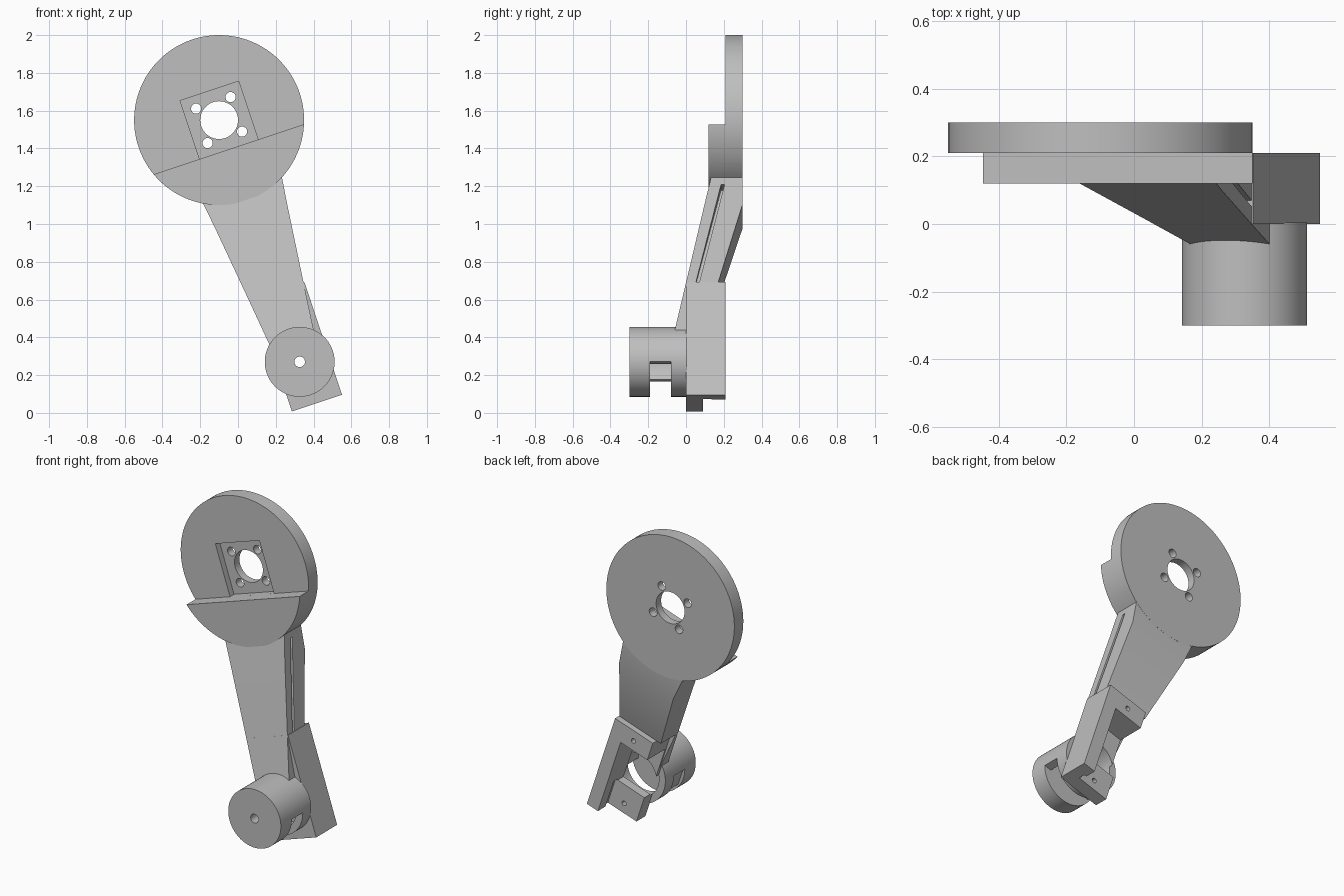
import bpy, bmesh, math
from mathutils import Matrix

cube = bpy.data.objects.get("Cube")
if cube:
    bpy.data.objects.remove(cube, do_unlink=True)

grey = bpy.data.materials.new("plain_grey")
grey.use_nodes = True
grey.diffuse_color = (0.52, 0.52, 0.52, 1)
grey.node_tree.nodes["Principled BSDF"].inputs["Base Color"].default_value = grey.diffuse_color

# Parts are built upright about the disc centre, then tilted as a whole
TILT = Matrix.Translation((-0.10, 0, 1.55)) @ Matrix.Rotation(-math.atan(1 / 3), 4, 'Y')
AXIS = -1.349          # height of the motor axis below the disc centre
parts = []


def finish(name, bm):
    bmesh.ops.recalc_face_normals(bm, faces=bm.faces)
    mesh = bpy.data.meshes.new(name)
    bm.to_mesh(mesh)
    bm.free()
    mesh.materials.append(grey)
    obj = bpy.data.objects.new(name, mesh)
    bpy.context.scene.collection.objects.link(obj)
    return obj


def loft(name, rings):
    """Closed skin through rings of equal point count."""
    bm = bmesh.new()
    loops = [[bm.verts.new(p) for p in ring] for ring in rings]
    for a, b in zip(loops, loops[1:]):
        for i in range(len(a)):
            j = (i + 1) % len(a)
            bm.faces.new((a[i], a[j], b[j], b[i]))
    bm.faces.new(loops[0])
    bm.faces.new(loops[-1])
    return finish(name, bm)


def prism(name, outline, y0, y1):
    return loft(name, [[(x, y, z) for x, z in outline] for y in (y0, y1)])


def box(name, x0, x1, y0, y1, z0, z1):
    return prism(name, [(x0, z0), (x1, z0), (x1, z1), (x0, z1)], y0, y1)


def arc(radius, start, end, count):
    return [(radius * math.cos(start + (end - start) * i / count),
             radius * math.sin(start + (end - start) * i / count)) for i in range(count + 1)]


def rod(name, radius, y0, y1, x=0, z=0, sides=64):
    ring = arc(radius, 0, math.tau, sides)[:-1]
    return prism(name, [(x + a, z + b) for a, b in ring], y0, y1)


def tapered(name, rows):
    """Rows of height, half width, front y, back y."""
    return loft(name, [[(-w, f, z), (w, f, z), (w, b, z), (-w, b, z)] for z, w, f, b in rows])


def carve(obj, cutters, operation='DIFFERENCE'):
    for cutter in cutters:
        cutter.hide_render = True
        mod = obj.modifiers.new("cut", 'BOOLEAN')
        mod.operation, mod.solver, mod.object = operation, 'EXACT', cutter
        bpy.context.view_layer.update()
        graph = bpy.context.evaluated_depsgraph_get()
        mesh = bpy.data.meshes.new_from_object(obj.evaluated_get(graph))
        obj.modifiers.clear()
        obj.data = mesh
        bpy.data.objects.remove(cutter, do_unlink=True)
    return obj


def cavity():
    return rod("cavity", 0.14, -0.19, 0.031, 0, AXIS)


# Round end plate with thick lower segment, square recess and bolt holes
disc = rod("end_disc", 0.45, 0.21, 0.30, sides=96)
chord = math.asin(0.163 / 0.45)
lower = prism("disc_lower", arc(0.45, math.pi + chord, math.tau - chord, 40), 0.12, 0.2999)
carve(disc, [lower], 'UNION')
cuts = [box("recess", -0.163, 0.163, 0.1, 0.25, -0.1629, 0.163), rod("bore", 0.10, 0, 0.4)]
for k in range(4):
    a = math.pi / 4 + k * math.pi / 2
    cuts.append(rod("bolt_hole", 0.027, 0, 0.4, 0.136 * math.cos(a), 0.136 * math.sin(a), 24))
parts.append(carve(disc, cuts))

# Tapered arm with a narrow groove along its left side
arm = tapered("arm", [(-0.30, 0.232, 0.155, 0.2995), (-0.537, 0.201, 0.098, 0.2995),
                      (-0.958, 0.152, 0, 0.17)])
groove_z, groove_y = (-0.43, -1.02), (0.195, 0.045)
groove = loft("groove", [[(0.12, y - 0.009, z), (0.3, y - 0.009, z),
                          (0.3, y + 0.009, z), (0.12, y + 0.009, z)]
                         for z, y in zip(groove_z, groove_y)])
parts.append(carve(arm, [groove]))

# Wedge carrying the arm's front face down onto the motor housing
wedge = tapered("arm_wedge", [(-0.957, 0.152, 0, 0.02), (-1.215, 0.123, -0.06, 0.02)])
parts.append(carve(wedge, [cavity()]))

# Bracket behind the housing: one tall side wall, two screw blocks, open pocket
mount = box("motor_bracket", -0.122, 0.157, 0, 0.21, -1.585, -0.957)
parts.append(carve(mount, [
    box("pocket", -0.2, 0.075, 0.03, 0.3, -1.41, -1.08),
    box("step", -0.2, 0.075, 0.09, 0.3, -1.7, -1.40),
    box("cable_notch", 0.06, 0.09, 0.09, 0.135, -1.7, -1.40),
    cavity(),
    rod("screw_hole", 0.015, 0.1, 0.3, 0, -1.02, 16),
    rod("screw_hole", 0.015, 0.04, 0.2, -0.01, -1.525, 16)]))

# Hollow cylindrical motor housing with a shaft hole and a window underneath
housing = rod("motor_housing", 0.185, -0.30, 0.005, 0, AXIS)
parts.append(carve(housing, [
    cavity(),
    rod("shaft_hole", 0.028, -0.4, 0, 0, AXIS, 24),
    box("window", -0.3, 0.3, -0.19, -0.08, AXIS - 0.3, AXIS - 0.056),
    box("side_window", -0.3, -0.165, -0.19, -0.08, AXIS - 0.1, AXIS + 0.06)]))

# Tilt everything and smooth the round walls
bpy.ops.object.select_all(action='DESELECT')
for part in parts:
    part.data.transform(TILT)
    part.select_set(True)
bpy.context.view_layer.objects.active = parts[0]
bpy.ops.object.shade_smooth_by_angle(angle=math.radians(30))
